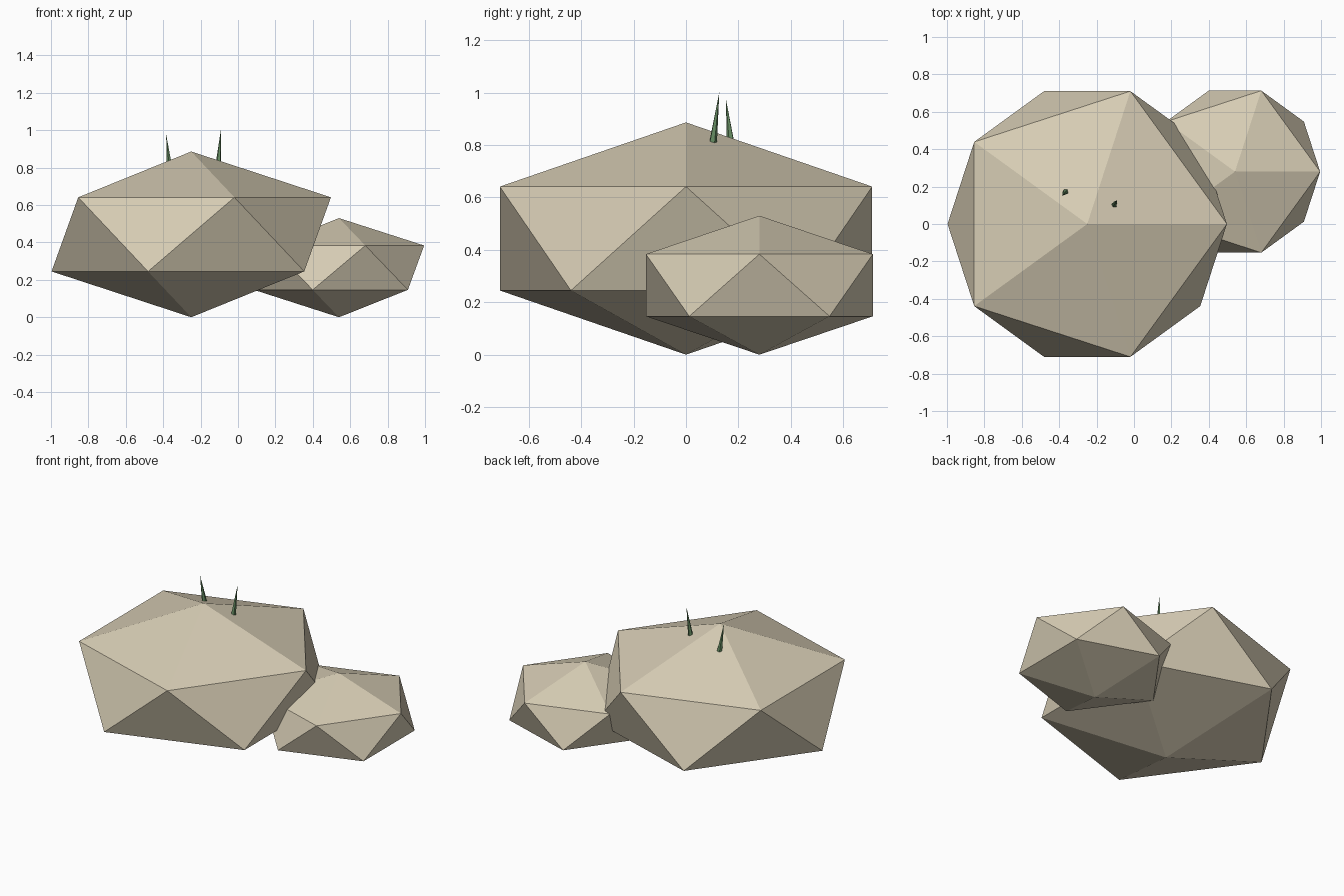
import bpy
from mathutils import Vector

if "Cube" in bpy.data.objects:
    bpy.data.objects.remove(bpy.data.objects["Cube"])


def material(name, color):
    m = bpy.data.materials.new(name)
    m.diffuse_color = (*color, 1)
    m.use_nodes = True
    m.node_tree.nodes["Principled BSDF"].inputs["Base Color"].default_value = m.diffuse_color
    return m


stone = material("sandstone", (0.68, 0.61, 0.46))
green = material("grass_green", (0.13, 0.26, 0.12))


# Flattened icosahedron boulder resting on the ground
def boulder(name, x, y, radius, height):
    bpy.ops.mesh.primitive_ico_sphere_add(subdivisions=1, radius=1, location=(x, y, height / 2))
    ob = bpy.context.object
    ob.name = name
    ob.scale = (radius, radius, height / 2)
    ob.data.materials.append(stone)


# Leaning pointed blade from base to tip
def blade(name, base, tip, radius):
    base, tip = Vector(base), Vector(tip)
    axis = tip - base
    bpy.ops.mesh.primitive_cone_add(vertices=5, radius1=radius, radius2=0,
                                    depth=axis.length, location=(base + tip) / 2)
    ob = bpy.context.object
    ob.name = name
    ob.rotation_euler = axis.to_track_quat('Z', 'Y').to_euler()
    ob.data.materials.append(green)


boulder("large_boulder", -0.25, 0, 0.835, 0.886)
boulder("small_boulder", 0.54, 0.28, 0.509, 0.53)

# Two grass blades growing from the large boulder
blade("grass_blade_right", (-0.106, 0.102, 0.805), (-0.092, 0.127, 1.0), 0.016)
blade("grass_blade_left", (-0.366, 0.172, 0.80), (-0.384, 0.152, 0.977), 0.016)
